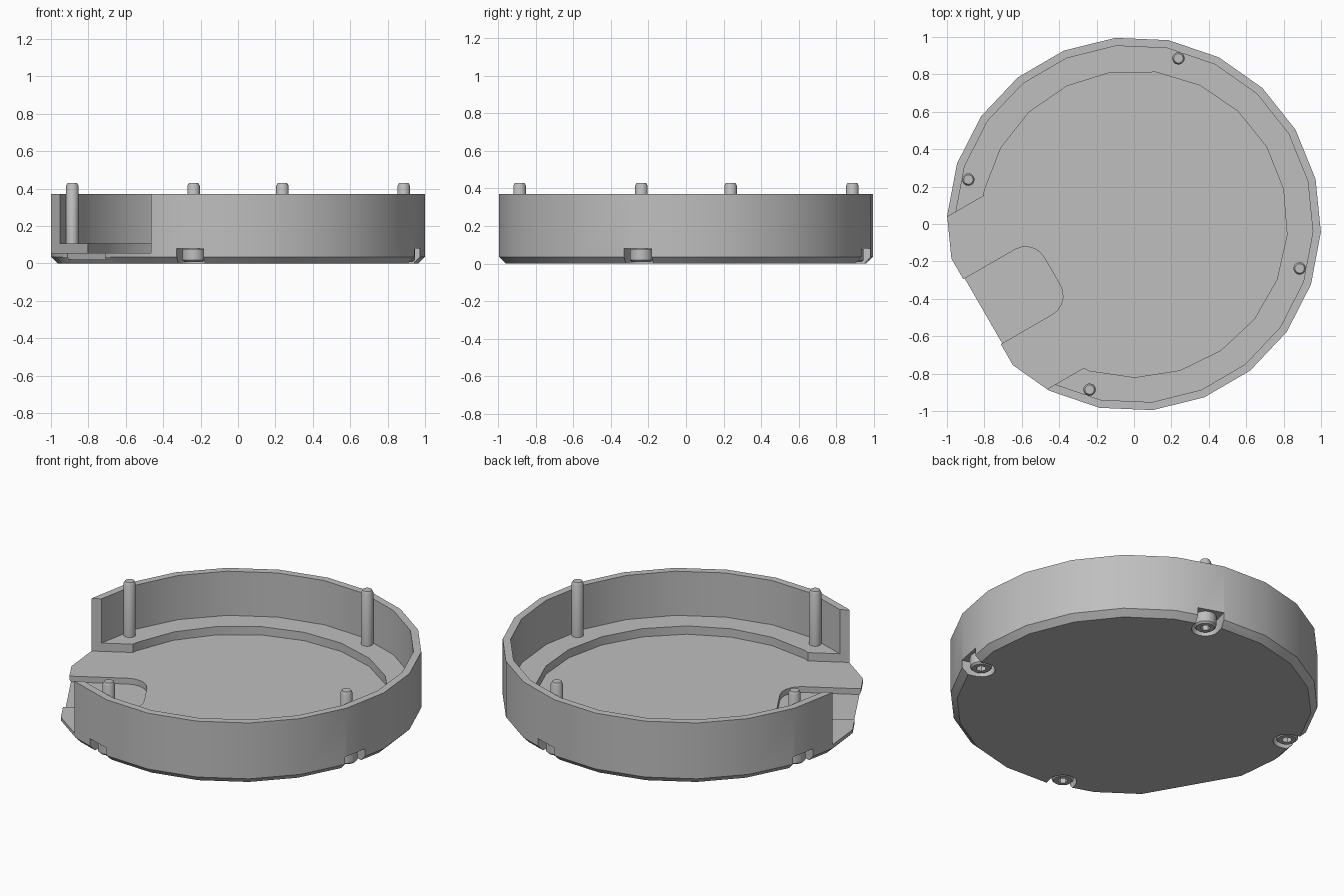
import bpy, bmesh
from math import sin, cos, pi, radians
from mathutils import Vector

cube = bpy.data.objects.get("Cube")
if cube:
    bpy.data.objects.remove(cube, do_unlink=True)

grey = bpy.data.materials.new("plain_grey")
grey.use_nodes = True
COLOUR = (0.52, 0.52, 0.52, 1)
grey.diffuse_color = COLOUR
grey.node_tree.nodes["Principled BSDF"].inputs["Base Color"].default_value = COLOUR

# Direction out through the opening, and sideways across it
OUT = Vector((cos(radians(210)), sin(radians(210))))
SIDE = Vector((-OUT.y, OUT.x))
FLAT = 0.938


def ring(radius, sides, phase=0.0, centre=(0, 0)):
    return [Vector((centre[0] + radius * cos(phase + 2 * pi * i / sides),
                    centre[1] + radius * sin(phase + 2 * pi * i / sides)))
            for i in range(sides)]


def trim(points, limit):
    """Cut a polygon with the straight line across the opening."""
    result = []
    for p, q in zip(points, points[1:] + points[:1]):
        a, b = p.dot(OUT) - limit, q.dot(OUT) - limit
        if a <= 0:
            result.append(p)
        if a * b < 0:
            result.append(p.lerp(q, a / (a - b)))
    return result


def solid(name, *layers):
    """Convex solid through outlines given as (points, height)."""
    bm = bmesh.new()
    for points, z in layers:
        for p in points:
            bm.verts.new((p.x, p.y, z))
    bmesh.ops.convex_hull(bm, input=bm.verts)
    bmesh.ops.dissolve_limit(bm, angle_limit=0.01, verts=bm.verts, edges=bm.edges)
    bmesh.ops.recalc_face_normals(bm, faces=bm.faces)
    mesh = bpy.data.meshes.new(name)
    bm.to_mesh(mesh)
    bm.free()
    mesh.materials.append(grey)
    obj = bpy.data.objects.new(name, mesh)
    bpy.context.collection.objects.link(obj)
    return obj


def activate(obj):
    bpy.ops.object.select_all(action='DESELECT')
    obj.select_set(True)
    bpy.context.view_layer.objects.active = obj


def cut(obj, name, points, low, high):
    cutter = solid(name, (points, low), (points, high))
    cutter.hide_render = True
    activate(obj)
    mod = obj.modifiers.new(name, 'BOOLEAN')
    mod.operation = 'DIFFERENCE'
    mod.solver = 'EXACT'
    mod.object = cutter
    bpy.ops.object.modifier_apply(modifier=mod.name)
    bpy.data.objects.remove(cutter, do_unlink=True)


def smooth(obj):
    activate(obj)
    bpy.ops.object.shade_smooth_by_angle(angle=radians(28))


# Round body with a chamfered underside and one straight side
PHASE = radians(13.9)
outer = trim(ring(1.0, 22, PHASE), FLAT)
under = trim(ring(0.965, 22, PHASE), FLAT - 0.02)
body = solid("case_body", (under, 0), (outer, 0.035), (outer, 0.37))

# Hollow above the ledge, sunken floor, and wide opening in the wall
cut(body, "wall_hollow", ring(0.957, 22, PHASE), 0.105, 0.6)
cut(body, "floor_hollow", ring(0.82, 21, radians(-4)), 0.055, 0.6)
opening = [OUT * d + SIDE * t for d in (0.3, 1.3) for t in (-0.532, 0.532)]
cut(body, "wall_opening", opening, 0.055, 0.6)

# Shallow finger pocket with rounded inner corners
pocket = [OUT * 1.2 + SIDE * t for t in (-0.2, 0.2)]
for s in (-1, 1):
    for i in range(6):
        a = pi / 2 * i / 5
        pocket.append(OUT * (0.62 - 0.115 * cos(a)) + SIDE * s * (0.085 + 0.115 * sin(a)))
cut(body, "finger_pocket", pocket, 0.02, 0.3)

# Four screws in notches open to the rim
for n in range(4):
    angle = radians(75 + 90 * n)
    radial = Vector((cos(angle), sin(angle)))
    across = Vector((-radial.y, radial.x))
    c = radial * 0.917
    notch = ring(0.075, 24, angle, c)
    notch += [radial * 1.1 + across * w for w in (-0.075, 0.075)]
    cut(body, "screw_notch", notch, -0.1, 0.08)

    shaft = solid(f"screw_shaft_{n + 1}", (ring(0.033, 20, 0, c), 0.065),
                  (ring(0.033, 20, 0, c), 0.415), (ring(0.025, 20, 0, c), 0.43))
    head = solid(f"screw_head_{n + 1}", (ring(0.05, 24, 0, c), 0.008),
                 (ring(0.06, 24, 0, c), 0.018), (ring(0.06, 24, 0, c), 0.078))
    cut(head, "hex_socket", ring(0.028, 6, angle, c), -0.1, 0.045)
    smooth(shaft)
    smooth(head)

smooth(body)
